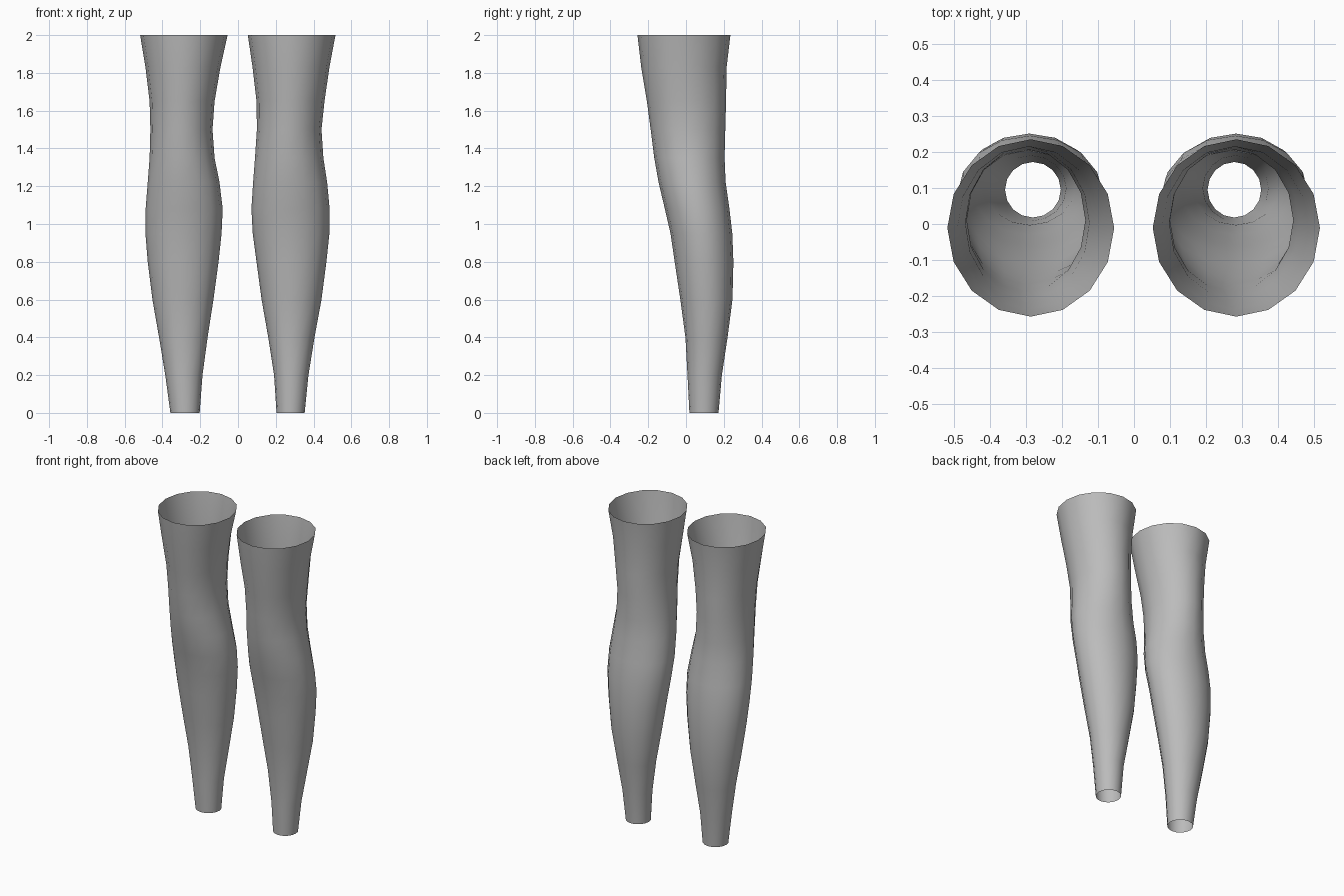
import bpy, bmesh, math

SIDES = 16

skin = bpy.data.materials.new("plain grey")
skin.diffuse_color = (0.5, 0.5, 0.5, 1)

# Shared heights and front/back limits: z, front y, back y
DEPTH = [(2.0, -0.257, 0.235), (1.83, -0.237, 0.215), (1.65, -0.207, 0.212),
         (1.5, -0.187, 0.208), (1.35, -0.168, 0.204), (1.22, -0.145, 0.210),
         (1.08, -0.112, 0.230), (0.95, -0.082, 0.245), (0.8, -0.06, 0.251),
         (0.6, -0.03, 0.246), (0.4, -0.003, 0.220), (0.2, 0.008, 0.190),
         (0.0, 0.018, 0.172)]

# Side limits of each leg at those heights: lower x, upper x
LEFT = [(-0.518, -0.055), (-0.49, -0.093), (-0.468, -0.124), (-0.464, -0.135),
        (-0.468, -0.124), (-0.478, -0.098), (-0.489, -0.081), (-0.49, -0.087),
        (-0.478, -0.103), (-0.453, -0.13), (-0.418, -0.161), (-0.385, -0.188),
        (-0.358, -0.203)]
RIGHT = [(0.052, 0.516), (0.077, 0.484), (0.098, 0.458), (0.1, 0.442),
         (0.09, 0.452), (0.08, 0.472), (0.071, 0.485), (0.078, 0.484),
         (0.098, 0.468), (0.125, 0.442), (0.16, 0.405), (0.191, 0.373),
         (0.204, 0.353)]


def make_leg(name, widths):
    """Open tube lofted through elliptical rings."""
    bm = bmesh.new()
    rings = []
    for (z, y0, y1), (x0, x1) in zip(DEPTH, widths):
        ring = []
        for i in range(SIDES):
            a = 2 * math.pi * i / SIDES
            ring.append(bm.verts.new(((x0 + x1) / 2 + (x1 - x0) / 2 * math.cos(a),
                                      (y0 + y1) / 2 + (y1 - y0) / 2 * math.sin(a), z)))
        rings.append(ring)
    for top, low in zip(rings, rings[1:]):
        for i in range(SIDES):
            j = (i + 1) % SIDES
            bm.faces.new((low[i], low[j], top[j], top[i])).smooth = True
    mesh = bpy.data.meshes.new(name)
    bm.to_mesh(mesh)
    bm.free()
    mesh.materials.append(skin)
    leg = bpy.data.objects.new(name, mesh)
    bpy.context.collection.objects.link(leg)


# The two legs, open at hip and ankle
make_leg("left_leg", LEFT)
make_leg("right_leg", RIGHT)
